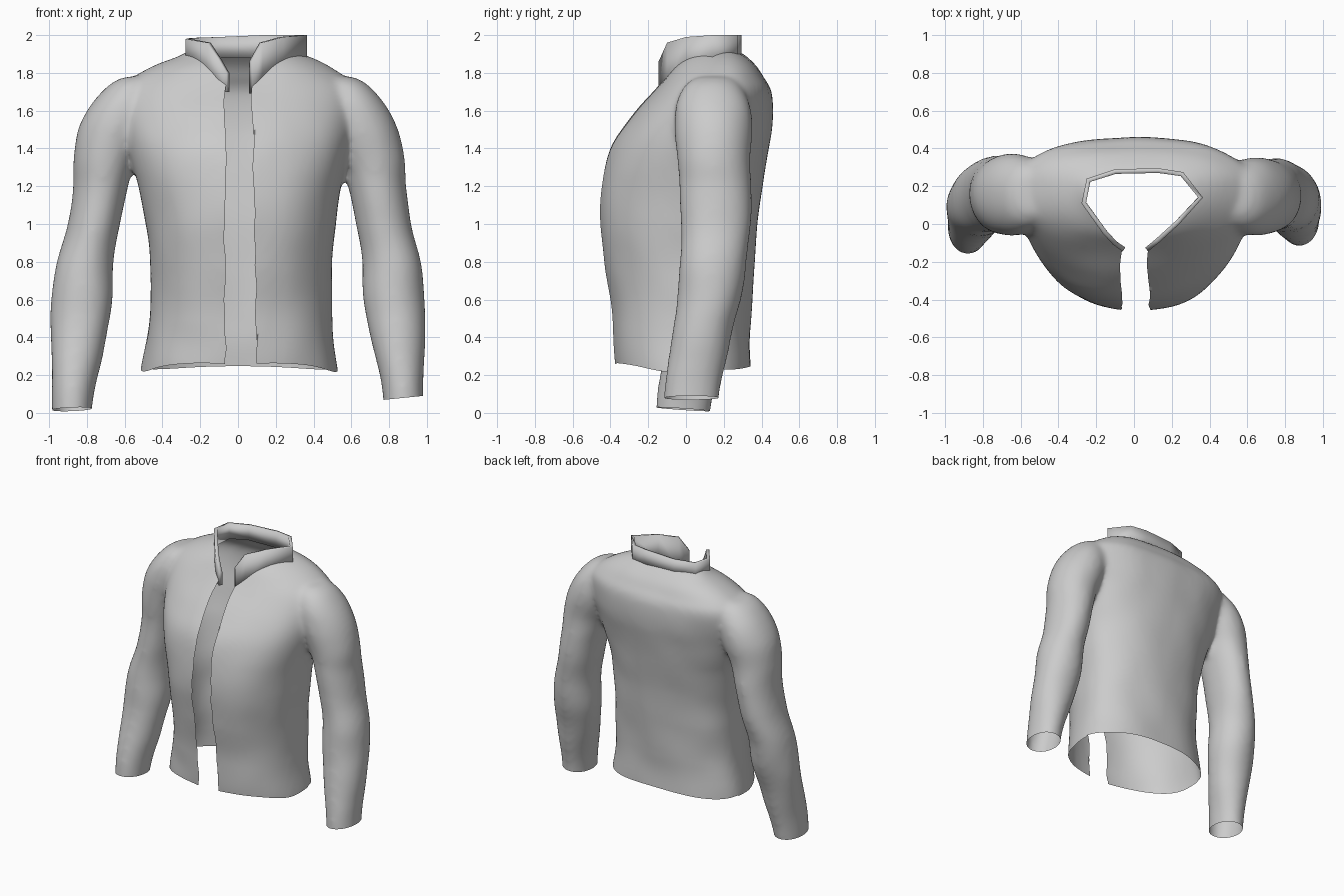
import bpy, bmesh, math
from mathutils import Vector, noise

if "Cube" in bpy.data.objects:
    bpy.data.objects.remove(bpy.data.objects["Cube"])


def catmull(rows, steps=5):
    """Smoothly interpolate a list of section rows."""
    out = []
    for i in range(len(rows) - 1):
        p = [rows[max(i - 1, 0)], rows[i], rows[i + 1], rows[min(i + 2, len(rows) - 1)]]
        for s in range(steps):
            t = s / steps
            out.append([0.5 * (2 * b + (c - a) * t + (2 * a - 5 * b + 4 * c - d) * t * t
                               + (3 * b - a - 3 * c + d) * t ** 3) for a, b, c, d in zip(*p)])
    return out + [list(rows[-1])]


def loft(bm, rows, power, widest, n=56):
    """Closed solid through horizontal sections (z, x0, x1, y0, y1)."""
    rings = []
    for z, x0, x1, y0, y1 in catmull(rows):
        xc, yc, ring = (x0 + x1) / 2, y0 + widest * (y1 - y0), []
        for k in range(n):
            a = 2 * math.pi * k / n
            c, s = math.cos(a), math.sin(a)
            px = math.copysign(abs(c) ** (2 / power), c)
            py = math.copysign(abs(s) ** (2 / power), s)
            ring.append(bm.verts.new((xc + px * abs(x1 - x0) / 2,
                                      yc + py * ((y1 - yc) if s > 0 else (yc - y0)), z)))
        rings.append(ring)
    for a, b in zip(rings, rings[1:]):
        for k in range(n):
            bm.faces.new((a[k], a[(k + 1) % n], b[(k + 1) % n], b[k]))
    bm.faces.new(rings[0])
    bm.faces.new(rings[-1])


def cut(bm, test, co, no, clear=False):
    """Slice only the faces passing the test; optionally drop the outer side."""
    faces = [f for f in bm.faces if test(f.calc_center_median())]
    geom = list({v for f in faces for v in f.verts}) + list({e for f in faces for e in f.edges}) + faces
    bmesh.ops.bisect_plane(bm, geom=geom, plane_co=co, plane_no=no, clear_outer=clear)


def drop(bm, test):
    faces = [f for f in bm.faces if test(f.calc_center_median())]
    bmesh.ops.delete(bm, geom=faces, context='FACES')


def add_object(name, bm):
    me = bpy.data.meshes.new(name)
    bm.to_mesh(me)
    bm.free()
    ob = bpy.data.objects.new(name, me)
    bpy.context.collection.objects.link(ob)
    return ob


# Torso and sleeve sections: z, left, right, front, back
TORSO = [(0.12, -0.52, 0.53, -0.36, 0.34), (0.25, -0.51, 0.525, -0.375, 0.34),
         (0.42, -0.475, 0.50, -0.385, 0.335), (0.6, -0.455, 0.49, -0.395, 0.345),
         (0.8, -0.465, 0.495, -0.43, 0.36), (1.0, -0.485, 0.515, -0.455, 0.375),
         (1.2, -0.525, 0.545, -0.445, 0.40), (1.4, -0.58, 0.59, -0.395, 0.435),
         (1.55, -0.61, 0.62, -0.295, 0.455), (1.7, -0.61, 0.62, -0.17, 0.45),
         (1.77, -0.56, 0.57, -0.11, 0.415), (1.83, -0.45, 0.48, -0.06, 0.38),
         (1.88, -0.32, 0.38, 0.0, 0.33), (1.91, -0.27, 0.3, 0.05, 0.29)]
SLEEVE = [(1.775, 0.45, 0.61, 0.06, 0.24), (1.73, 0.43, 0.69, 0.0, 0.29),
          (1.63, 0.43, 0.78, -0.045, 0.335), (1.5, 0.46, 0.845, -0.055, 0.345),
          (1.35, 0.54, 0.88, -0.045, 0.335), (1.2, 0.585, 0.885, -0.03, 0.345),
          (1.0, 0.63, 0.915, -0.025, 0.34), (0.8, 0.66, 0.965, -0.03, 0.32),
          (0.6, 0.67, 0.985, -0.04, 0.29), (0.4, 0.705, 0.985, -0.07, 0.235),
          (0.2, 0.755, 0.98, -0.105, 0.19), (0.06, 0.775, 0.98, -0.11, 0.17),
          (-0.04, 0.78, 0.98, -0.11, 0.16)]

bm = bmesh.new()
loft(bm, TORSO, 2.3, 0.6)
loft(bm, SLEEVE, 2.05, 0.5)
left = []
for z, a, b, f, k in SLEEVE:
    low = max(0, 1 - max(z, 0) / 1.3)
    slim = 0.015 if 0.9 < z < 1.4 else 0
    left.append((z - 0.08 * low, slim - b, -a - 0.008 * low, f - 0.05 * low,
                 k - 0.05 * low + (0.02 if z > 0.9 else 0)))
loft(bm, left, 2.05, 0.5)
bmesh.ops.recalc_face_normals(bm, faces=bm.faces)
solid = add_object("jacket_solid", bm)

# Fuse torso and sleeves into one skin, soften the seams
m = solid.modifiers.new("fuse", 'REMESH')
m.mode, m.voxel_size = 'VOXEL', 0.018
m = solid.modifiers.new("soften", 'SMOOTH')
m.factor, m.iterations = 0.5, 14
bpy.context.view_layer.update()
fused = bpy.data.meshes.new_from_object(solid.evaluated_get(bpy.context.evaluated_depsgraph_get()))
bpy.data.objects.remove(solid)
bm = bmesh.new()
bm.from_mesh(fused)

# Gentle cloth unevenness
bm.normal_update()
for v, n in [(v, v.normal.copy()) for v in bm.verts]:
    v.co += n * (0.004 + 0.008 * noise.noise(v.co * 4))

# Open the hem and both cuffs
cut(bm, lambda c: abs(c.x) < 0.62 and c.z < 0.45, (0, 0, 0.25), (0, 0, -1), True)
cut(bm, lambda c: c.x > 0.64 and c.z < 0.4, (0.88, 0, 0.08), (0.1, 0, -1), True)
cut(bm, lambda c: c.x < -0.64 and c.z < 0.4, (-0.88, 0, 0.018), (0.04, -0.07, -1), True)
for v in bm.verts:
    if abs(v.co.x) < 0.62 and v.co.z < 0.4:
        w = (0.4 - v.co.z) / 0.15
        v.co.z += w * (0.015 * math.cos(6.5 * (abs(v.co.x) - 0.2)) * (v.co.y < 0.1)
                       + 0.006 * math.sin(17 * v.co.y) - 0.08 * v.co.x ** 2)

# Front opening
def front(c):
    return c.y < 0 and abs(c.x) < 0.3

cut(bm, front, (-0.07, 0, 1), (1, 0, 0))
cut(bm, front, (0.088, 0, 1), (1, 0, 0.015))
drop(bm, lambda c: front(c) and -0.07 < c.x < 0.088 - 0.015 * (c.z - 1))

# Collar path: x, y, bottom, top
COLLAR = [(-0.06, -0.145, 1.70, 1.80), (-0.11, -0.11, 1.70, 1.88), (-0.165, -0.05, 1.77, 1.96),
          (-0.278, 0.11, 1.86, 1.98), (-0.25, 0.24, 1.87, 1.985), (-0.1, 0.29, 1.88, 1.99),
          (0.13, 0.295, 1.88, 2.0), (0.26, 0.275, 1.87, 2.0), (0.365, 0.14, 1.86, 2.0),
          (0.24, 0.0, 1.80, 1.99), (0.13, -0.10, 1.72, 1.96), (0.075, -0.145, 1.69, 1.86)]


def in_neck(c):
    if c.z < 1.5:
        return False
    for a, b in zip(COLLAR, COLLAR[1:] + COLLAR[:1]):
        ex, ey = b[0] - a[0], b[1] - a[1]
        if (ex * (c.y - a[1]) - ey * (c.x - a[0])) / math.hypot(ex, ey) > -0.012:
            return False
    return True


drop(bm, in_neck)

# Ragged edges along the front opening
for v in bm.verts:
    if v.is_boundary and v.co.y < -0.1 and abs(v.co.x) < 0.11 and v.co.z > 0.3:
        v.co.x += 0.014 * noise.noise(Vector((v.co.x * 9, 0, v.co.z * 7)))
for f in bm.faces:
    f.smooth = True
add_object("jacket_body", bm)
bpy.data.meshes.remove(fused)

# Standing collar
bm = bmesh.new()
low = [bm.verts.new((x, y, b)) for x, y, b, t in COLLAR]
top = [bm.verts.new((x, y, t)) for x, y, b, t in COLLAR]
for i in range(len(COLLAR) - 1):
    bm.faces.new((low[i + 1], low[i], top[i], top[i + 1])).smooth = True
collar = add_object("collar", bm)
m = collar.modifiers.new("thickness", 'SOLIDIFY')
m.thickness, m.offset = 0.025, -1
bpy.context.view_layer.objects.active = collar
collar.select_set(True)
bpy.ops.object.shade_smooth_by_angle(angle=math.radians(40))
